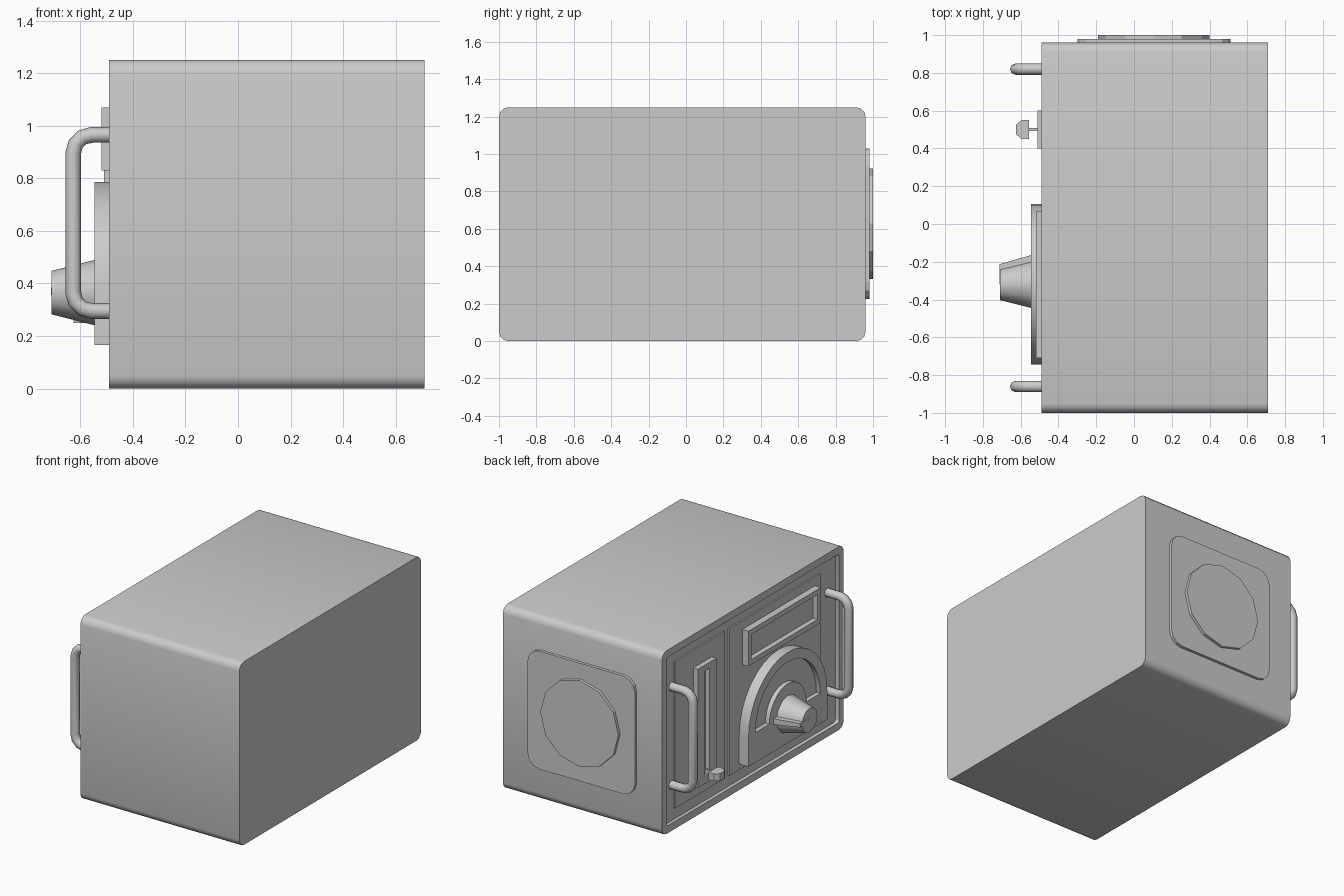
import bpy, bmesh
from math import pi, sin, cos, radians
from mathutils import Vector

if "Cube" in bpy.data.objects:
    bpy.data.objects.remove(bpy.data.objects["Cube"])


def prism(name, pts, a, b, axis='X', scale=1.0, centre=(0, 0)):
    """Extrude a 2D profile from a to b along X (pts are y,z), Y (x,z) or Z (x,y)."""
    def place(u, v, w):
        return {'X': (w, u, v), 'Y': (u, w, v), 'Z': (u, v, w)}[axis]
    bm = bmesh.new()
    cu, cv = centre
    lo = [bm.verts.new(place(u, v, a)) for u, v in pts]
    hi = [bm.verts.new(place(cu + (u - cu) * scale, cv + (v - cv) * scale, b)) for u, v in pts]
    bm.faces.new(lo)
    bm.faces.new(hi)
    n = len(pts)
    for i in range(n):
        j = (i + 1) % n
        bm.faces.new((lo[i], lo[j], hi[j], hi[i]))
    bmesh.ops.recalc_face_normals(bm, faces=bm.faces)
    me = bpy.data.meshes.new(name)
    bm.to_mesh(me)
    bm.free()
    ob = bpy.data.objects.new(name, me)
    bpy.context.collection.objects.link(ob)
    return ob


def rect(u0, u1, v0, v1):
    return [(u0, v0), (u1, v0), (u1, v1), (u0, v1)]


def arc(cu, cv, r, a0, a1, n):
    return [(cu + r * cos(radians(a0 + (a1 - a0) * i / n)),
             cv + r * sin(radians(a0 + (a1 - a0) * i / n))) for i in range(n + 1)]


def round_rect(u0, u1, v0, v1, r, n=3):
    return (arc(u1 - r, v1 - r, r, 0, 90, n) + arc(u0 + r, v1 - r, r, 90, 180, n)
            + arc(u0 + r, v0 + r, r, 180, 270, n) + arc(u1 - r, v0 + r, r, 270, 360, n))


def activate(ob):
    bpy.ops.object.select_all(action='DESELECT')
    ob.select_set(True)
    bpy.context.view_layer.objects.active = ob


def carve(ob, cutter):
    """Cut a recess and discard the cutter."""
    cutter.hide_render = True
    mod = ob.modifiers.new('recess', 'BOOLEAN')
    mod.operation = 'DIFFERENCE'
    mod.solver = 'EXACT'
    mod.object = cutter
    activate(ob)
    bpy.ops.object.modifier_apply(modifier=mod.name)
    bpy.data.objects.remove(cutter)


def smooth(ob, angle=35):
    activate(ob)
    bpy.ops.object.shade_smooth_by_angle(angle=radians(angle))


# Case with rounded long edges and a recessed control face
case = prism('case', round_rect(-1.0, 0.96, 0, 1.25, 0.05), -0.49, 0.71)
carve(case, prism('cutter', round_rect(-0.95, 0.91, 0.05, 1.2, 0.02), -0.6, -0.465))
smooth(case)

# Two control panels
prism('slider_panel', rect(0.26, 0.795, 0.126, 1.13), -0.475, -0.45)
prism('dial_panel', rect(-0.77, 0.21, 0.126, 1.13), -0.475, -0.45)

# Display window
display = prism('display_frame', rect(-0.71, 0.07, 0.83, 1.07), -0.52, -0.46)
carve(display, prism('cutter', rect(-0.675, 0.035, 0.865, 1.035), -0.6, -0.485))

# Arched dial with a half-ring scale window
DY, DZ = -0.32, 0.36
arch = [(DY + 0.425, 0.165)] + arc(DY, DZ, 0.425, 0, 180, 16) + [(DY - 0.425, 0.165)]
dial = prism('dial_plate', arch, -0.545, -0.46)
half_ring = arc(DY, DZ + 0.01, 0.35, 0, 180, 16) + arc(DY, DZ + 0.01, 0.2, 180, 0, 16)
carve(dial, prism('cutter', half_ring, -0.6, -0.515))
smooth(dial, 20)

# Tapered tuning knob and its pointer
knob = prism('tuning_knob', arc(DY, DZ + 0.005, 0.127, 0, 330, 11), -0.535, -0.71,
             scale=0.65, centre=(DY, DZ + 0.005))
smooth(knob)
prism('knob_pointer', rect(DY, DY + 0.158, DZ - 0.01, DZ + 0.03), -0.535, -0.712,
      scale=0.68, centre=(DY, DZ + 0.01))

# Slider track, stem and grip
track = prism('slider_track', rect(0.4, 0.6, 0.2, 1.01), -0.51, -0.46)
carve(track, prism('cutter', rect(0.475, 0.525, 0.25, 0.97), -0.6, -0.48))
prism('slider_stem', rect(-0.56, -0.475, 0.493, 0.507), 0.26, 0.29, 'Z')
prism('slider_grip', [(-0.555, 0.45), (-0.555, 0.55), (-0.595, 0.55), (-0.625, 0.525),
                      (-0.625, 0.475), (-0.595, 0.45)], 0.25, 0.3, 'Z')


# Tubular carry handles
def handle(name, y):
    cu = bpy.data.curves.new(name, 'CURVE')
    cu.dimensions = '3D'
    cu.bevel_depth = 0.03
    cu.bevel_resolution = 2
    cu.use_fill_caps = True
    r = 0.07
    path = ([(-0.46, 0.965)] + arc(-0.627 + r, 0.965 - r, r, 90, 180, 3)
            + arc(-0.627 + r, 0.295 + r, r, 180, 270, 3) + [(-0.46, 0.295)])
    sp = cu.splines.new('POLY')
    sp.points.add(len(path) - 1)
    for p, (x, z) in zip(sp.points, path):
        p.co = (x, y, z, 1)
    ob = bpy.data.objects.new(name, cu)
    bpy.context.collection.objects.link(ob)
    activate(ob)
    bpy.ops.object.convert(target='MESH')
    smooth(bpy.context.object, 50)


handle('handle_back', 0.82)
handle('handle_front', -0.86)

# Side cover: rounded plate and round cap
prism('side_plate', round_rect(-0.3, 0.51, 0.225, 1.03, 0.09), 0.94, 0.98, 'Y')
prism('side_cap', arc(0.105, 0.628, 0.295, 0, 330, 11), 0.96, 1.0, 'Y')
